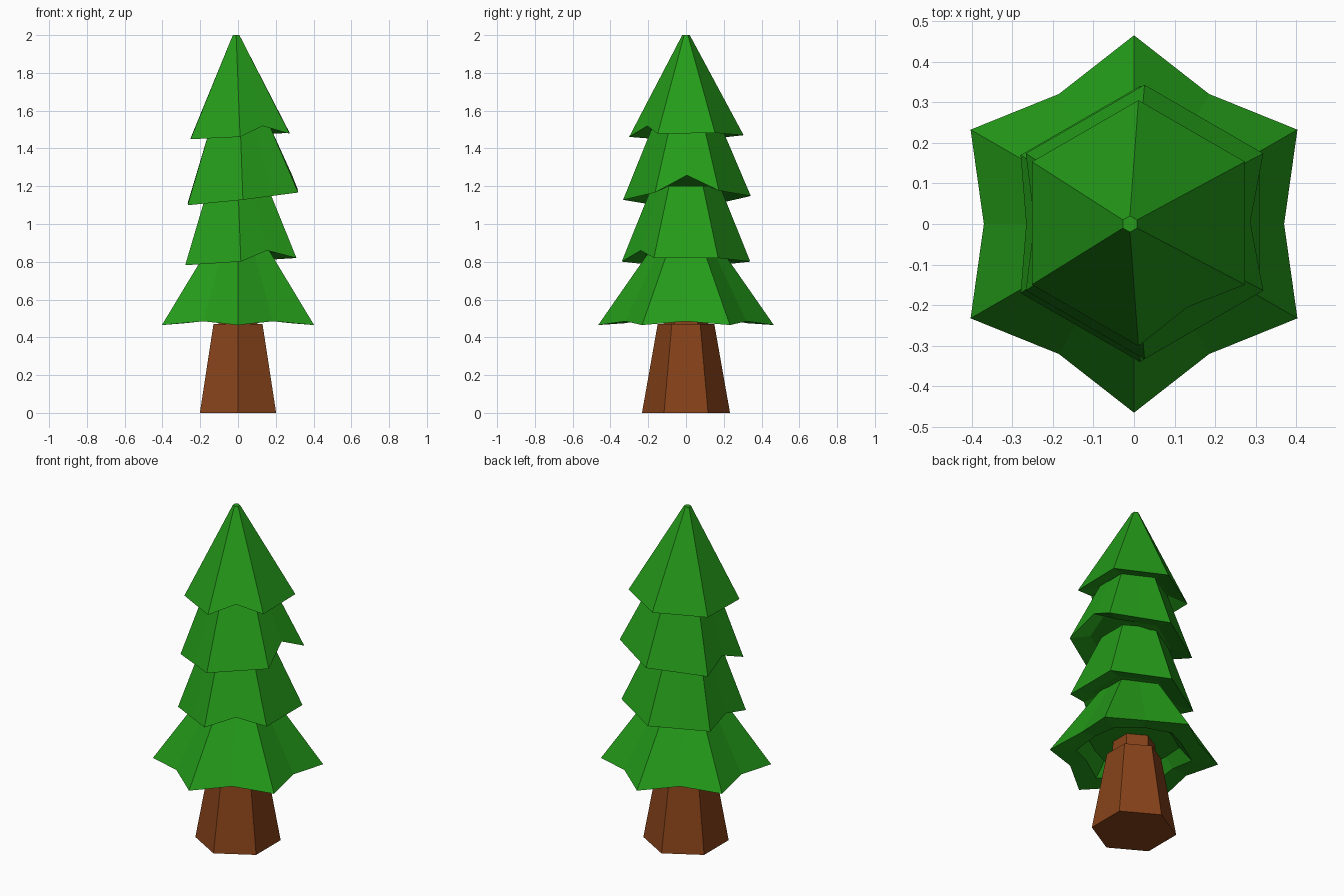
import bpy, math

if "Cube" in bpy.data.objects:
    bpy.data.objects.remove(bpy.data.objects["Cube"])

C30 = math.cos(math.radians(30))


def material(name, rgb):
    m = bpy.data.materials.new(name)
    m.diffuse_color = (*rgb, 1)
    m.use_nodes = True
    m.node_tree.nodes["Principled BSDF"].inputs["Base Color"].default_value = m.diffuse_color
    return m


green = material("needles", (0.018, 0.33, 0.01))
brown = material("bark", (0.24, 0.055, 0.01))


def loft(name, rings, mat):
    """Join rings of equal point count into a closed solid, bottom ring first."""
    n = len(rings[0])
    verts = [p for r in rings for p in r]
    faces = [list(range(n))[::-1], list(range(len(verts) - n, len(verts)))]
    for i in range(len(rings) - 1):
        for k in range(n):
            a, b = i * n + k, i * n + (k + 1) % n
            faces.append((a, b, b + n, a + n))
    me = bpy.data.meshes.new(name)
    me.from_pydata(verts, [], faces)
    me.materials.append(mat)
    ob = bpy.data.objects.new(name, me)
    bpy.context.collection.objects.link(ob)
    return ob


def hexagon(r, z):
    return [(r * math.cos(math.radians(30 + 60 * k)),
             r * math.sin(math.radians(30 + 60 * k)), z) for k in range(6)]


def ring(corner, mid, z, cx=0, cy=0, tilt=(0, 0), mid_lift=0, notches={}, slope=0.42):
    """Twelve points: odd ones are hexagon corners, even ones edge middles."""
    pts = []
    for k in range(12):
        lift = notches.get(k, 0)
        r = corner if k % 2 else mid - lift * slope
        x = cx + r * math.cos(math.radians(30 * k))
        y = cy + r * math.sin(math.radians(30 * k))
        h = z + tilt[0] * x + tilt[1] * y + lift + (0 if k % 2 else mid_lift)
        pts.append((x, y, h))
    return pts


# Trunk: tapered hexagon with a narrower neck going up into the needles
loft("trunk", [hexagon(0.233, 0), hexagon(0.15, 0.47),
               hexagon(0.12, 0.47), hexagon(0.115, 0.58)], brown)

# Lowest tier: star-shaped skirt, hollow underneath
loft("tier_bottom", [
    ring(0.25, 0.225, 0.55),
    ring(0.32, 0.275, 0.475, mid_lift=0.02),
    ring(0.465, 0.37, 0.465, mid_lift=0.02),
    ring(0.19, 0.19 * C30, 0.86)], green)


# Upper tiers: tilted hexagonal cones with notched hems
def tier(name, r, z, top_r, top_z, c, top_c, tilt, notches):
    s = (r - top_r) / (top_z - z) * C30
    inner = {k: v * 0.8 for k, v in notches.items()}
    loft(name, [
        ring(r * 0.66, r * 0.66 * C30, z + 0.035, *c, tilt, notches=inner, slope=0),
        ring(r, r * C30, z, *c, tilt, notches=notches, slope=s),
        ring(top_r, top_r * C30, top_z, *top_c)], green)


tier("tier_lower", 0.34, 0.80, 0.18, 1.20, (0.015, 0), (0, 0),
     (0.065, 0), {10: 0.05, 6: 0.04})
tier("tier_upper", 0.338, 1.135, 0.18, 1.52, (0.026, 0.005), (0.012, 0.005),
     (0.115, 0.03), {0: 0.09, 6: 0.06})
tier("tier_top", 0.303, 1.465, 0.02, 2.0, (0.011, 0.002), (-0.01, 0),
     (0.055, 0.015), {10: 0.05})
